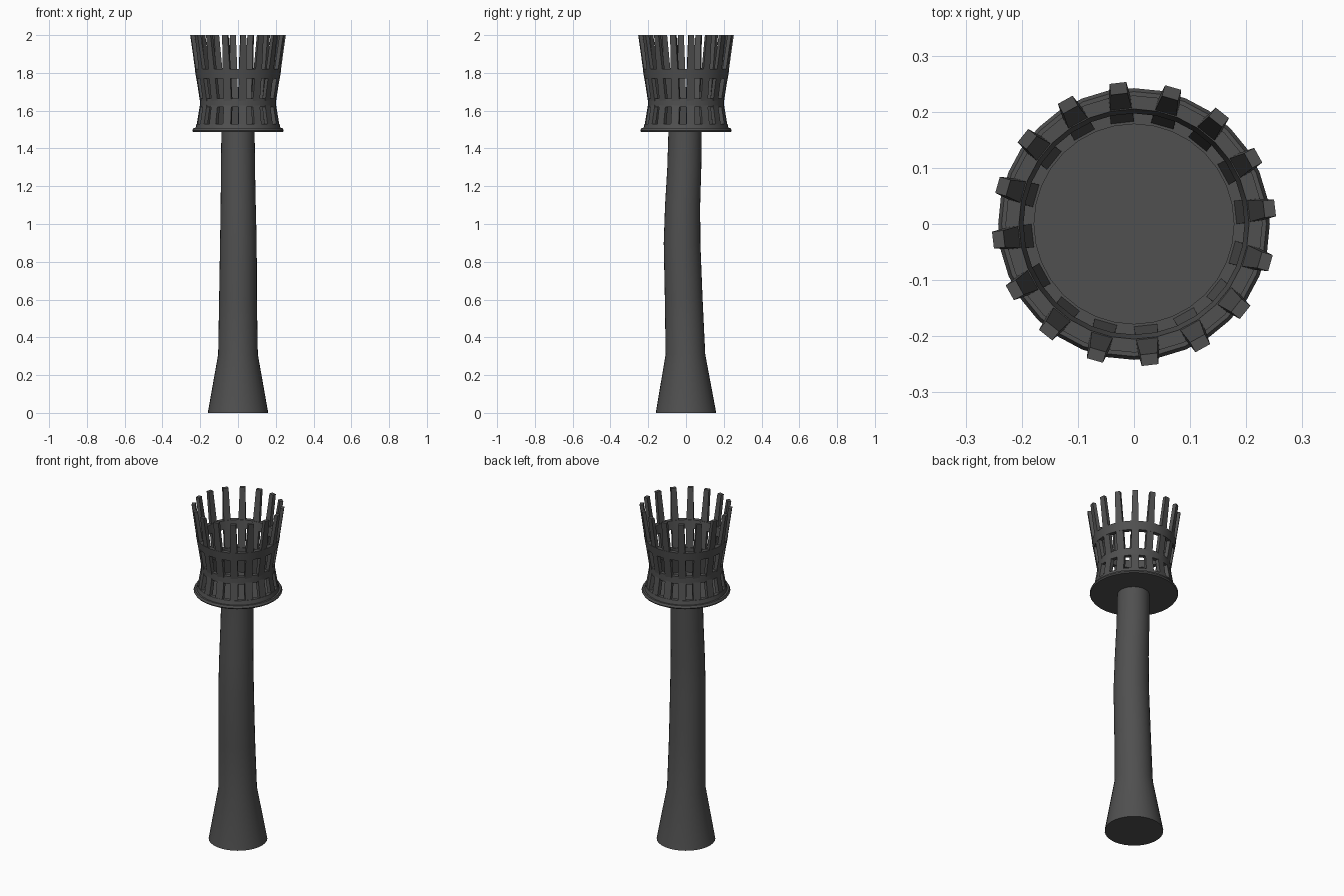
import bpy, bmesh, math
from mathutils import Vector

if "Cube" in bpy.data.objects:
    bpy.data.objects.remove(bpy.data.objects["Cube"])

iron = bpy.data.materials.new("dark_iron")
iron.diffuse_color = (0.08, 0.08, 0.08, 1)
iron.use_nodes = True
iron.node_tree.nodes["Principled BSDF"].inputs["Base Color"].default_value = iron.diffuse_color


def finish(name, bm, smooth=False):
    bmesh.ops.recalc_face_normals(bm, faces=bm.faces)
    me = bpy.data.meshes.new(name)
    bm.to_mesh(me)
    bm.free()
    me.materials.append(iron)
    ob = bpy.data.objects.new(name, me)
    bpy.context.collection.objects.link(ob)
    if smooth:
        bpy.context.view_layer.objects.active = ob
        ob.select_set(True)
        bpy.ops.object.shade_smooth_by_angle(angle=math.radians(25))
        ob.select_set(False)
    return ob


def ring(bm, r, z, n=32, cx=0, cy=0):
    return [bm.verts.new((cx + r * math.cos(math.tau * i / n),
                          cy + r * math.sin(math.tau * i / n), z)) for i in range(n)]


def bridge(bm, a, b):
    n = len(a)
    for i in range(n):
        j = (i + 1) % n
        bm.faces.new((a[i], a[j], b[j], b[i]))


def stack(name, sections, smooth=True):
    # solid of stacked circles: (radius, z, centre x, centre y)
    bm = bmesh.new()
    rings = [ring(bm, r, z, 32, cx, cy) for r, z, cx, cy in sections]
    for a, b in zip(rings, rings[1:]):
        bridge(bm, a, b)
    bm.faces.new(rings[0])
    bm.faces.new(rings[-1])
    return finish(name, bm, smooth)


def hoop(name, z0, z1, r0, r1, t):
    bm = bmesh.new()
    rs = [ring(bm, r0, z0), ring(bm, r1, z1), ring(bm, r1 - t, z1), ring(bm, r0 - t, z0)]
    for k in range(4):
        bridge(bm, rs[k], rs[(k + 1) % 4])
    return finish(name, bm, True)


# slightly bent handle with a flared foot
stack("handle", [(0.16, 0, 0, 0), (0.105, 0.31, 0, -0.003), (0.100, 0.6, 0, -0.012),
                 (0.097, 0.9, 0.002, -0.021), (0.093, 1.1, 0.001, -0.018),
                 (0.090, 1.3, 0, -0.009), (0.088, 1.495, 0, -0.005)])

# plate under the basket
stack("basket_plate", [(0.238, 1.488, 0, 0), (0.242, 1.495, 0, 0), (0.236, 1.507, 0, 0)])

# hoops
hoop("base_hoop", 1.505, 1.53, 0.226, 0.220, 0.022)
hoop("lower_hoop", 1.62, 1.665, 0.202, 0.202, 0.024)
hoop("upper_hoop", 1.77, 1.82, 0.221, 0.229, 0.024)

# sixteen flared bars: (outer radius, z, width, thickness)
profile = [(0.222, 1.50, 0.044, 0.022), (0.199, 1.64, 0.042, 0.021),
           (0.224, 1.80, 0.040, 0.021), (0.253, 2.0, 0.030, 0.020)]
bm = bmesh.new()
for k in range(16):
    a = math.radians(6.5 + 22.5 * k)
    u = Vector((math.cos(a), math.sin(a), 0))
    v = Vector((-u.y, u.x, 0))
    loops = []
    for r, z, w, t in profile:
        loops.append([bm.verts.new(u * rr + v * s * w / 2 + Vector((0, 0, z)))
                      for rr, s in ((r, -1), (r, 1), (r - t, 1), (r - t, -1))])
    for p, q in zip(loops, loops[1:]):
        bridge(bm, p, q)
    bm.faces.new(loops[0])
    bm.faces.new(loops[-1])
finish("basket_bars", bm)
